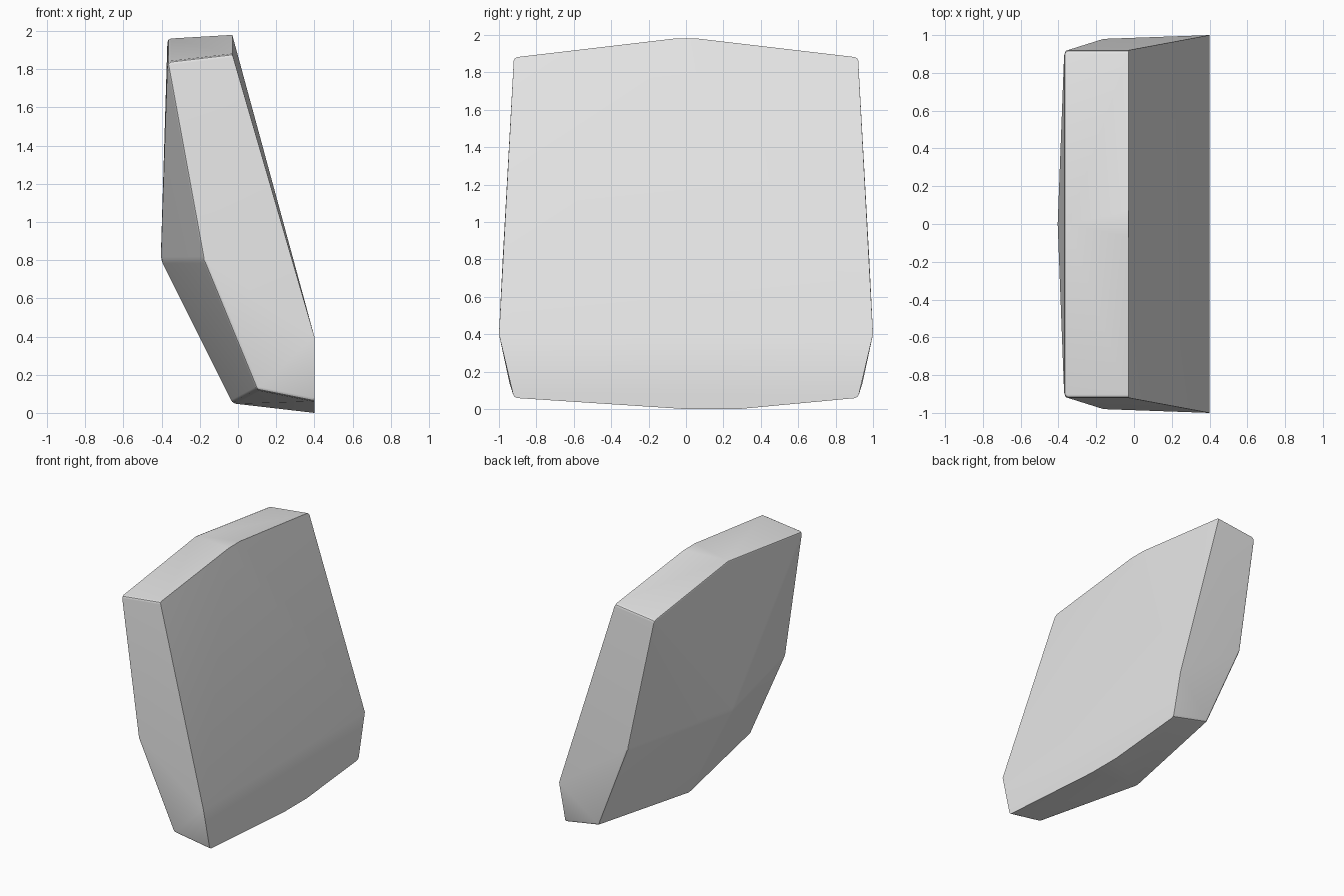
import bpy
import bmesh
import math

cube = bpy.data.objects.get("Cube")
if cube:
    bpy.data.objects.remove(cube, do_unlink=True)

# One flat stone grey
stone = bpy.data.materials.new("light_grey_stone")
stone.use_nodes = True
grey = (0.8, 0.8, 0.8, 1.0)
stone.diffuse_color = grey
stone.node_tree.nodes["Principled BSDF"].inputs["Base Color"].default_value = grey

# Corners mirrored across y: crisp broad face first, then the bulging back
broad_side = [(-0.03, 0.92, 1.88), (0.4, 1.0, 0.4), (0.4, 0.92, 0.06)]
back_side = [(-0.37, 0.92, 1.84), (-0.18, 0.98, 0.8), (0.1, 0.94, 0.12)]
# Middle points, which make the top, back and underside bulge
broad_middle = [(-0.03, 0.07, 1.98), (-0.03, -0.07, 1.98),
                (0.4, 0.0, 0.0), (0.4, 0.28, 0.0)]
back_middle = [(-0.37, 0.0, 1.96), (-0.405, 0.0, 0.8), (-0.03, 0.0, 0.05)]


def mirrored(points):
    return [(x, side * y, z) for x, y, z in points for side in (-1, 1)]


# Faceted slab as the hull of its corners
bm = bmesh.new()
for point in mirrored(broad_side + back_side) + broad_middle + back_middle:
    bm.verts.new(point)
bmesh.ops.convex_hull(bm, input=bm.verts[:])
bmesh.ops.dissolve_limit(bm, angle_limit=math.radians(1),
                         verts=bm.verts[:], edges=bm.edges[:])


def on_broad_face(vert):
    return vert.co.x > 0.39 or (vert.co.x > -0.04 and vert.co.z > 1.5)


# Soften all ridges except those of the broad face
ridges = [e for e in bm.edges
          if e.calc_face_angle(0) > math.radians(12)
          and not all(on_broad_face(v) for v in e.verts)]
bmesh.ops.bevel(bm, geom=ridges, offset=0.018, offset_type='OFFSET',
                segments=2, profile=0.5, affect='EDGES', clamp_overlap=True)
bmesh.ops.recalc_face_normals(bm, faces=bm.faces[:])

mesh = bpy.data.meshes.new("stone_slab")
bm.to_mesh(mesh)
bm.free()
mesh.materials.append(stone)
slab = bpy.data.objects.new("stone_slab", mesh)
bpy.context.collection.objects.link(slab)

# Smooth ridges with flat-looking facets
bpy.ops.object.select_all(action='DESELECT')
slab.select_set(True)
bpy.context.view_layer.objects.active = slab
bpy.ops.object.shade_smooth_by_angle(angle=math.radians(30))
weighted = slab.modifiers.new("facet_normals", 'WEIGHTED_NORMAL')
weighted.keep_sharp = True
